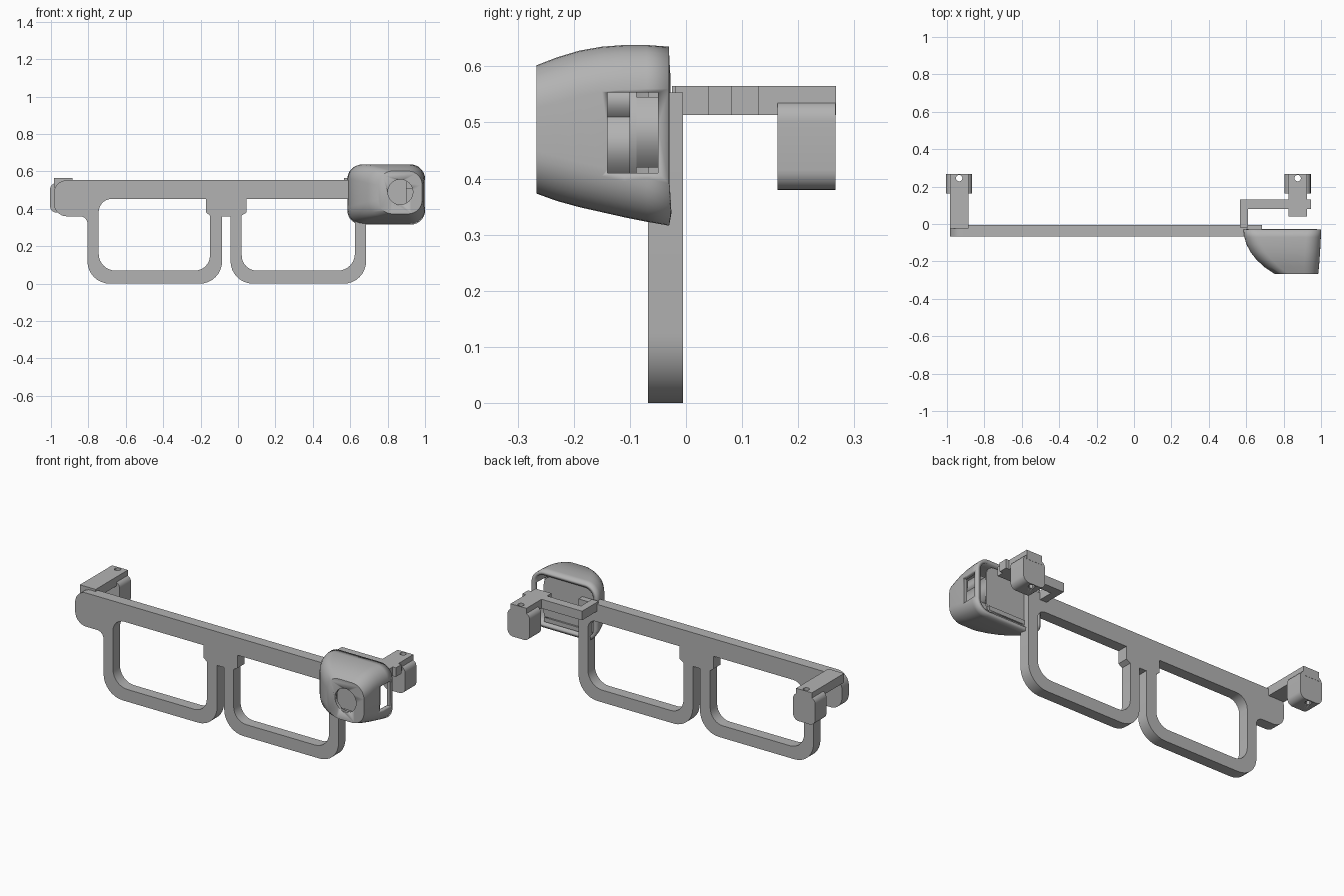
import bpy, bmesh, math
from mathutils import Vector

cube = bpy.data.objects.get("Cube")
if cube:
    bpy.data.objects.remove(cube)

grey = bpy.data.materials.new("plain grey")
grey.use_nodes = True
GREY = (0.45, 0.45, 0.45, 1)
grey.diffuse_color = GREY
grey.node_tree.nodes["Principled BSDF"].inputs["Base Color"].default_value = GREY


def link(name, mesh):
    ob = bpy.data.objects.new(name, mesh)
    bpy.context.collection.objects.link(ob)
    mesh.materials.append(grey)
    return ob


def fillet(corners, steps=8):
    """Round each (a, b, radius) corner of a closed outline."""
    out = []
    for i, (a, b, r) in enumerate(corners):
        p = Vector((a, b))
        if r == 0:
            out.append(p)
            continue
        before = Vector(corners[i - 1][:2]) - p
        after = Vector(corners[(i + 1) % len(corners)][:2]) - p
        before.normalize()
        after.normalize()
        half = before.angle(after) / 2
        start = p + before * (r / math.tan(half))
        end = p + after * (r / math.tan(half))
        centre = p + (before + after).normalized() * (r / math.sin(half))
        u, v = start - centre, end - centre
        turn = u.angle(v)
        for k in range(steps + 1):
            t = k / steps
            out.append(centre + (u * math.sin((1 - t) * turn) + v * math.sin(t * turn)) / math.sin(turn))
    return out


def rect(x0, x1, z0, z1, r=0):
    return [(x0, z0, r), (x1, z0, r), (x1, z1, r), (x0, z1, r)]


def extrude(name, outlines, lo, hi, axis="Y"):
    """Extrude filled outlines along Y (x, z outlines) or Z (x, y outlines)."""
    curve = bpy.data.curves.new(name, "CURVE")
    curve.dimensions = "2D"
    curve.fill_mode = "BOTH"
    curve.extrude = (hi - lo) / 2
    for corners in outlines:
        pts = fillet(corners)
        sp = curve.splines.new("POLY")
        sp.points.add(len(pts) - 1)
        for q, p in zip(sp.points, pts):
            q.co = (p.x, p.y, 0, 1)
        sp.use_cyclic_u = True
    tmp = bpy.data.objects.new(name + "_curve", curve)
    bpy.context.collection.objects.link(tmp)
    bpy.context.view_layer.update()
    mesh = bpy.data.meshes.new_from_object(tmp.evaluated_get(bpy.context.evaluated_depsgraph_get()))
    bpy.data.objects.remove(tmp)
    mid = (lo + hi) / 2
    for v in mesh.vertices:
        x, y, z = v.co
        v.co = (x, mid - z, y) if axis == "Y" else (x, y, z + mid)
    bm = bmesh.new()
    bm.from_mesh(mesh)
    bmesh.ops.remove_doubles(bm, verts=bm.verts, dist=1e-5)
    bmesh.ops.recalc_face_normals(bm, faces=bm.faces)
    bm.to_mesh(mesh)
    bm.free()
    mesh.materials.clear()
    return link(name, mesh)


def cut(target, cutter):
    cutter.hide_render = True
    cutter.hide_viewport = True
    cutter.display_type = "WIRE"
    mod = target.modifiers.new("cut", "BOOLEAN")
    mod.operation = "DIFFERENCE"
    mod.solver = "EXACT"
    mod.object = cutter


def smooth(ob, angle=35):
    bpy.ops.object.select_all(action="DESELECT")
    ob.select_set(True)
    bpy.context.view_layer.objects.active = ob
    bpy.ops.object.shade_smooth_by_angle(angle=math.radians(angle))


def circle(x, y, r):
    return rect(x - r, x + r, y - r, y + r, r * 0.999)


# Spectacle frame: outer outline with two lens openings
outline = [(-0.985, 0.553, 0.07), (-0.985, 0.36, 0.07), (-0.805, 0.36, 0.04),
           (-0.805, 0, 0.12), (-0.085, 0, 0.12), (-0.085, 0.36, 0),
           (-0.04, 0.36, 0), (-0.04, 0, 0.12), (0.685, 0, 0.12), (0.685, 0.553, 0)]
left_lens = [(-0.745, 0.07, 0.09), (-0.15, 0.07, 0.08), (-0.15, 0.365, 0),
             (-0.17, 0.38, 0), (-0.17, 0.453, 0), (-0.745, 0.453, 0.07)]
right_lens = [(0.02, 0.07, 0.08), (0.02, 0.365, 0), (0.045, 0.38, 0),
              (0.045, 0.453, 0), (0.625, 0.453, 0.05), (0.625, 0.07, 0.09)]
smooth(extrude("spectacle_frame", [outline, left_lens, right_lens], -0.068, -0.005))

# Temple stubs, each with a pin hole, and the pads hanging below them
ARM = (0.513, 0.565)
stubs = {
    "right": (-0.935, [(-0.985, -0.025, 0), (-0.885, -0.025, 0), (-0.885, 0.267, 0), (-0.985, 0.267, 0)]),
    "left": (0.875, [(0.825, 0.04, 0), (0.925, 0.04, 0), (0.925, 0.08, 0), (0.945, 0.08, 0),
                     (0.945, 0.13, 0), (0.925, 0.13, 0), (0.925, 0.267, 0), (0.825, 0.267, 0),
                     (0.825, 0.13, 0), (0.568, 0.13, 0), (0.568, -0.02, 0), (0.61, -0.02, 0),
                     (0.61, 0.08, 0), (0.825, 0.08, 0)]),
}
for side, (x, shape) in stubs.items():
    hole = circle(x, 0.245, 0.017)
    smooth(extrude(side + "_temple_stub", [shape, hole], *ARM, axis="Z"))
    pad = extrude(side + "_temple_pad", [rect(x - 0.07, x + 0.07, 0.38, 0.538, 0.035)], 0.163, 0.266)
    cut(pad, extrude(side + "_pin_hole_cutter", [hole], 0.3, 0.6, axis="Z"))
    smooth(pad)

# Camera pod: shell lofted from rounded sections (y, x0, x1, z0, z1, radius)
sections = [(-0.03, 0.585, 1.0, 0.316, 0.635, 0.075), (-0.07, 0.59, 0.999, 0.323, 0.638, 0.078),
            (-0.11, 0.602, 0.997, 0.331, 0.638, 0.08), (-0.15, 0.623, 0.995, 0.34, 0.635, 0.08),
            (-0.19, 0.654, 0.992, 0.349, 0.628, 0.08), (-0.23, 0.697, 0.989, 0.36, 0.616, 0.08),
            (-0.266, 0.75, 0.985, 0.373, 0.602, 0.075)]
bm = bmesh.new()
rings = [[bm.verts.new((p.x, y, p.y)) for p in fillet(rect(*box))] for y, *box in sections]
for a, b in zip(rings, rings[1:]):
    for i in range(len(a)):
        j = (i + 1) % len(a)
        bm.faces.new((a[i], a[j], b[j], b[i]))
bm.faces.new(rings[-1])
bmesh.ops.recalc_face_normals(bm, faces=bm.faces)
front = max(bm.faces, key=lambda f: len(f.verts))
if front.normal.y > 0:
    bmesh.ops.reverse_faces(bm, faces=bm.faces)
mesh = bpy.data.meshes.new("camera_pod")
bm.to_mesh(mesh)
bm.free()
pod = link("camera_pod", mesh)
shell = pod.modifiers.new("wall", "SOLIDIFY")
shell.thickness = 0.02
shell.offset = -1
cut(pod, extrude("lens_hole_cutter", [circle(0.868, 0.49, 0.067)], -0.3, -0.2))
cut(pod, extrude("side_window_cutter", [rect(0.93, 1.05, 0.41, 0.553)], -0.14, -0.05))
smooth(pod, 40)

# Pod internals: back plate, ledges, circuit board and lens seat
smooth(extrude("pod_back_plate", [rect(0.61, 0.93, 0.345, 0.61, 0.05)], -0.05, -0.04))
extrude("back_plate_ledge", [rect(0.69, 0.92, 0.35, 0.375)], -0.042, -0.03)
extrude("circuit_board", [rect(0.72, 0.93, 0.39, 0.57)], -0.1, -0.088)
extrude("board_connector", [rect(0.86, 0.93, 0.42, 0.545)], -0.088, -0.05)
extrude("lens_seat", [rect(0.78, 0.9, 0.41, 0.57)], -0.215, -0.1)
extrude("lens_seat_step", [rect(0.9, 0.945, 0.41, 0.51)], -0.2, -0.1)
extrude("lens_seat_step_upper", [rect(0.9, 0.945, 0.51, 0.57)], -0.17, -0.1)
